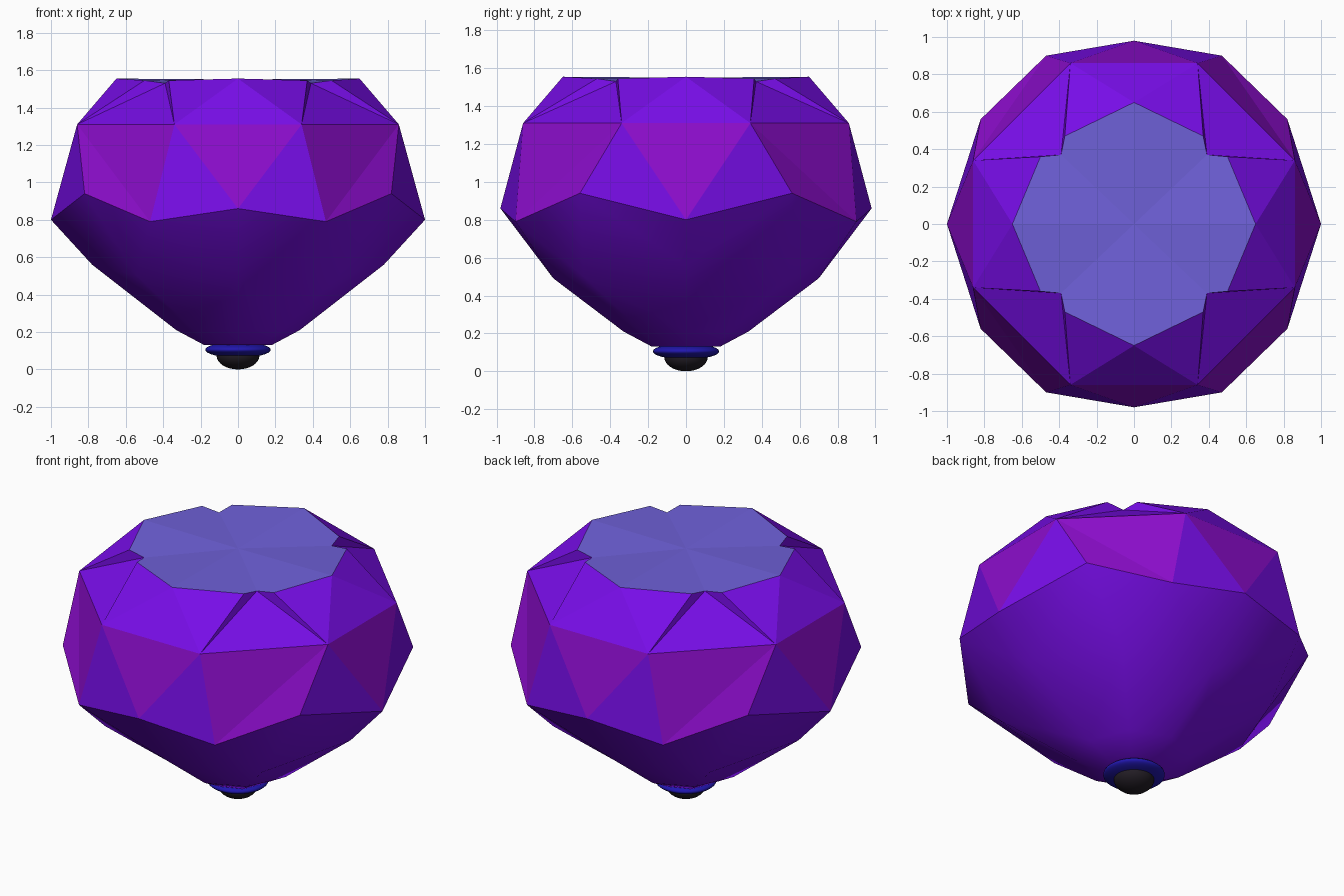
import bpy, bmesh
from mathutils import Vector

if "Cube" in bpy.data.objects:
    bpy.data.objects.remove(bpy.data.objects["Cube"])


def material(name, rgb):
    m = bpy.data.materials.new(name)
    m.diffuse_color = (*rgb, 1)
    m.use_nodes = True
    m.node_tree.nodes["Principled BSDF"].inputs["Base Color"].default_value = m.diffuse_color
    return m


violet = material("violet", (0.185, 0.004, 0.80))
magenta = material("magenta", (0.26, 0.004, 0.60))
lavender = material("lavender", (0.16, 0.12, 0.70))
blue = material("deep blue", (0.015, 0.008, 0.42))
black = material("black", (0.016, 0.012, 0.018))

# One quarter of the cut stone: key points from table down to culet
P = {
    "C": (0, 0, 1.55), "T0": (0, .65, 1.555), "T1": (.37, .47, 1.545),
    "N": (.39, .37, 1.53), "T2": (.50, .36, 1.545), "T3": (.65, 0, 1.555),
    "R0": (0, .86, 1.31), "R1": (.34, .86, 1.31), "R2": (.86, .34, 1.31), "R3": (.86, 0, 1.31),
    "G0": (0, .98, .86), "G1": (.47, .90, .79), "G2": (.82, .56, .94), "G3": (1, 0, .80),
    "P0": (0, .70, .49), "PD": (.54, .54, .50), "P3": (.78, 0, .56),
    "Q0": (0, .33, .21), "QD": (.23, .23, .21), "Q3": (.33, 0, .21),
    "B0": (0, .18, .13), "BD": (.13, .13, .13), "B3": (.18, 0, .13), "BC": (0, 0, .13),
}
TABLE = "C T3 T2 N,C N T1 T0"
CROWN = "T0 T1 R1,T0 R1 R0,T1 N R1,N R2 R1,T2 R2 N,T3 R3 R2,T3 R2 T2"
SIDE_TRIANGLES = "R1 G0 G1,R2 G2 G3"
SIDE_PANELS = "R0 R1 G0,R1 R2 G1,R2 G2 G1,R2 R3 G3"
PAVILION = ("G0 P0 G1,G1 P0 PD,G1 PD G2,G2 PD P3,G2 P3 G3,"
            "P0 Q0 QD PD,PD QD Q3 P3,Q0 B0 BD QD,QD BD B3 Q3,B0 BC BD,BD BC B3")

bm = bmesh.new()
verts = {k: bm.verts.new(co) for k, co in P.items()}
centre = Vector((0, 0, 0.8))
for text, slot, smooth in ((TABLE, 2, False), (CROWN, 0, False), (SIDE_TRIANGLES, 0, False),
                           (SIDE_PANELS, 1, False), (PAVILION, 0, True)):
    for face in text.split(","):
        f = bm.faces.new([verts[k] for k in face.split()])
        f.material_index, f.smooth = slot, smooth
        f.normal_update()
        if f.normal.dot(f.calc_center_median() - centre) < 0:
            f.normal_flip()
mesh = bpy.data.meshes.new("gemstone")
bm.to_mesh(mesh)
bm.free()
for m in (violet, magenta, lavender):
    mesh.materials.append(m)
gem = bpy.data.objects.new("gemstone", mesh)
bpy.context.collection.objects.link(gem)
# Mirror the quarter to all four sides
mirror = gem.modifiers.new("four sides", "MIRROR")
mirror.use_axis = (True, True, False)
mirror.merge_threshold = 0.001


# Rounded setting under the stone
def flattened_ball(name, radius, z, half_height, mat):
    bpy.ops.mesh.primitive_uv_sphere_add(segments=32, ring_count=16, radius=1, location=(0, 0, z))
    ob = bpy.context.object
    ob.name = name
    ob.scale = (radius, radius, half_height)
    ob.data.materials.append(mat)
    bpy.ops.object.shade_smooth()


flattened_ball("blue_collar", 0.175, 0.105, 0.042, blue)
flattened_ball("black_tip", 0.115, 0.075, 0.075, black)
